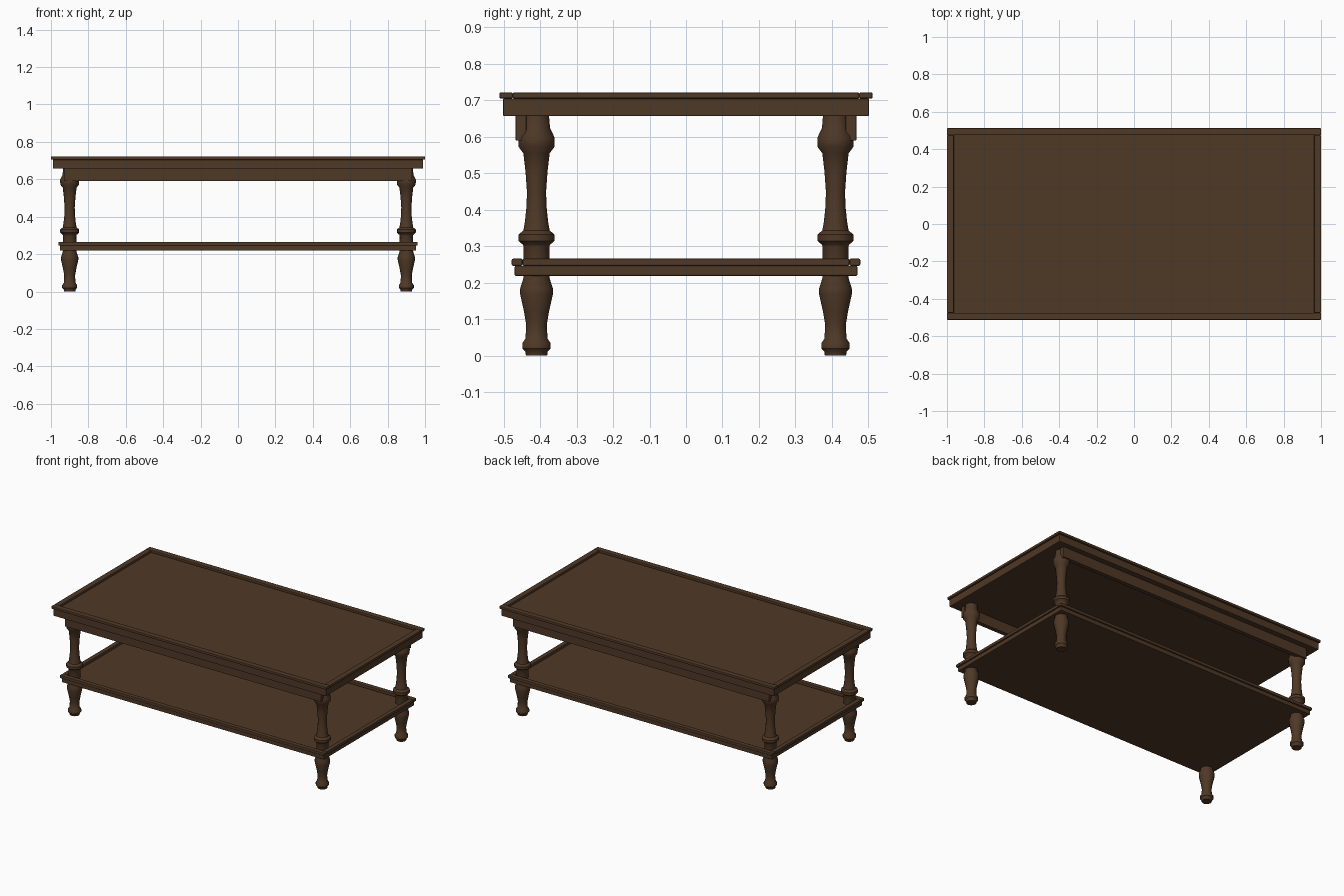
import bpy, bmesh, math

if "Cube" in bpy.data.objects:
    bpy.data.objects.remove(bpy.data.objects["Cube"])

wood = bpy.data.materials.new("dark_brown_wood")
wood.diffuse_color = (0.078, 0.040, 0.019, 1)
wood.use_nodes = True
wood.node_tree.nodes["Principled BSDF"].inputs["Base Color"].default_value = wood.diffuse_color


def finish(name, bm):
    me = bpy.data.meshes.new(name)
    bmesh.ops.recalc_face_normals(bm, faces=bm.faces)
    bm.to_mesh(me)
    bm.free()
    me.materials.append(wood)
    ob = bpy.data.objects.new(name, me)
    bpy.context.collection.objects.link(ob)
    return ob


def box(name, x0, x1, y0, y1, z0, z1, bevel=0.0):
    bm = bmesh.new()
    bmesh.ops.create_cube(bm, size=1)
    for v in bm.verts:
        v.co.x = x1 if v.co.x > 0 else x0
        v.co.y = y1 if v.co.y > 0 else y0
        v.co.z = z1 if v.co.z > 0 else z0
    if bevel:
        bmesh.ops.bevel(bm, geom=bm.edges[:], offset=bevel, segments=2,
                        profile=0.5, affect='EDGES')
    return finish(name, bm)


def framed_board(name, hx, hy, z0, z1, tx, ty, z2, w):
    """Flat board with a raised moulding strip around its upper edge."""
    box(name + "_board", -hx, hx, -hy, hy, z0, z1, 0.003)
    for s, side in ((-1, "front"), (1, "back")):
        a, b = sorted((s * ty, s * (ty - w)))
        box(f"{name}_{side}_strip", -tx, tx, a, b, z1, z2, 0.004)
    for s, side in ((-1, "left"), (1, "right")):
        a, b = sorted((s * tx, s * (tx - w)))
        box(f"{name}_{side}_strip", a, b, -ty + w, ty - w, z1, z2, 0.004)


# table top and lower shelf
framed_board("top", 0.990, 0.502, 0.657, 0.705, 1.0, 0.512, 0.722, 0.037)
framed_board("shelf", 0.953, 0.470, 0.219, 0.246, 0.961, 0.478, 0.266, 0.030)

# long aprons, front and back only
for s, side in ((-1, "front"), (1, "back")):
    a, b = sorted((s * 0.467, s * 0.438))
    box(side + "_apron", -0.93, 0.93, a, b, 0.590, 0.66, 0.002)

# turned legs: (radius, height)
profile = [(0.030, 0.0), (0.031, 0.010), (0.040, 0.020), (0.040, 0.034),
           (0.031, 0.047), (0.029, 0.085), (0.035, 0.120), (0.046, 0.168),
           (0.046, 0.184), (0.037, 0.212), (0.036, 0.300), (0.038, 0.304),
           (0.051, 0.315), (0.051, 0.332), (0.037, 0.343), (0.033, 0.365),
           (0.028, 0.410), (0.027, 0.450), (0.031, 0.505), (0.037, 0.555),
           (0.050, 0.572), (0.051, 0.598), (0.038, 0.624), (0.035, 0.660)]
SIDES = 14
for sx, nx in ((-1, "left"), (1, "right")):
    for sy, ny in ((-1, "front"), (1, "back")):
        bm = bmesh.new()
        rings = [[bm.verts.new((sx * 0.9 + r * math.cos(2 * math.pi * i / SIDES),
                                sy * 0.41 + r * math.sin(2 * math.pi * i / SIDES), z))
                  for i in range(SIDES)] for r, z in profile]
        for lo, hi in zip(rings, rings[1:]):
            for i in range(SIDES):
                j = (i + 1) % SIDES
                bm.faces.new((lo[i], lo[j], hi[j], hi[i]))
        bm.faces.new(rings[0][::-1])
        bm.faces.new(rings[-1])
        leg = finish(f"{ny}_{nx}_leg", bm)
        bpy.ops.object.select_all(action='DESELECT')
        leg.select_set(True)
        bpy.context.view_layer.objects.active = leg
        bpy.ops.object.shade_smooth_by_angle(angle=math.radians(40))
